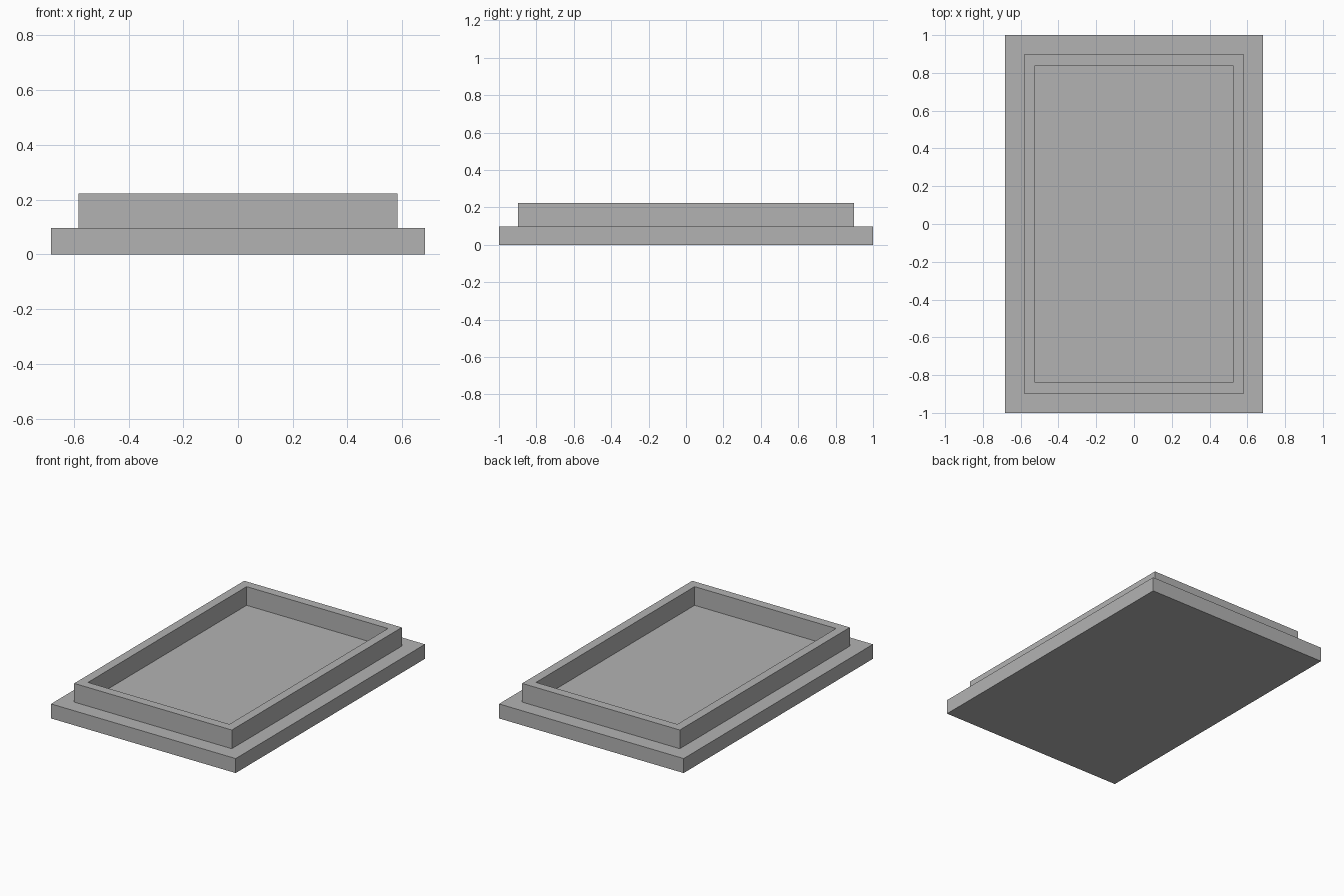
import bpy
import bmesh

cube = bpy.data.objects.get("Cube")
if cube:
    bpy.data.objects.remove(cube, do_unlink=True)

BASE_TOP = 0.097
RIM_TOP = 0.222

grey = bpy.data.materials.new("plain_grey")
grey.use_nodes = True
colour = (0.45, 0.45, 0.45, 1)
grey.diffuse_color = colour
grey.node_tree.nodes["Principled BSDF"].inputs["Base Color"].default_value = colour


def add_object(name, bm):
    bmesh.ops.recalc_face_normals(bm, faces=bm.faces)
    mesh = bpy.data.meshes.new(name)
    bm.to_mesh(mesh)
    bm.free()
    mesh.materials.append(grey)
    obj = bpy.data.objects.new(name, mesh)
    bpy.context.collection.objects.link(obj)


def rectangle(bm, half_x, half_y, z):
    corners = ((-1, -1), (1, -1), (1, 1), (-1, 1))
    return [bm.verts.new((sx * half_x, sy * half_y, z)) for sx, sy in corners]


def bridge(bm, a, b):
    for i in range(4):
        j = (i + 1) % 4
        bm.faces.new((a[i], a[j], b[j], b[i]))


# Tray: base slab, stepped ledge, raised rim and sunken floor in one closed shell
bm = bmesh.new()
profile = [
    (0.683, 1.0, 0),
    (0.683, 1.0, BASE_TOP),
    (0.583, 0.898, BASE_TOP),
    (0.583, 0.898, RIM_TOP),
    (0.523, 0.838, RIM_TOP),
    (0.523, 0.838, BASE_TOP),
]
loops = [rectangle(bm, *step) for step in profile]
for lower, upper in zip(loops, loops[1:]):
    bridge(bm, lower, upper)
bm.faces.new(loops[0])   # underside
bm.faces.new(loops[-1])  # recessed floor
add_object("rimmed_tray", bm)
